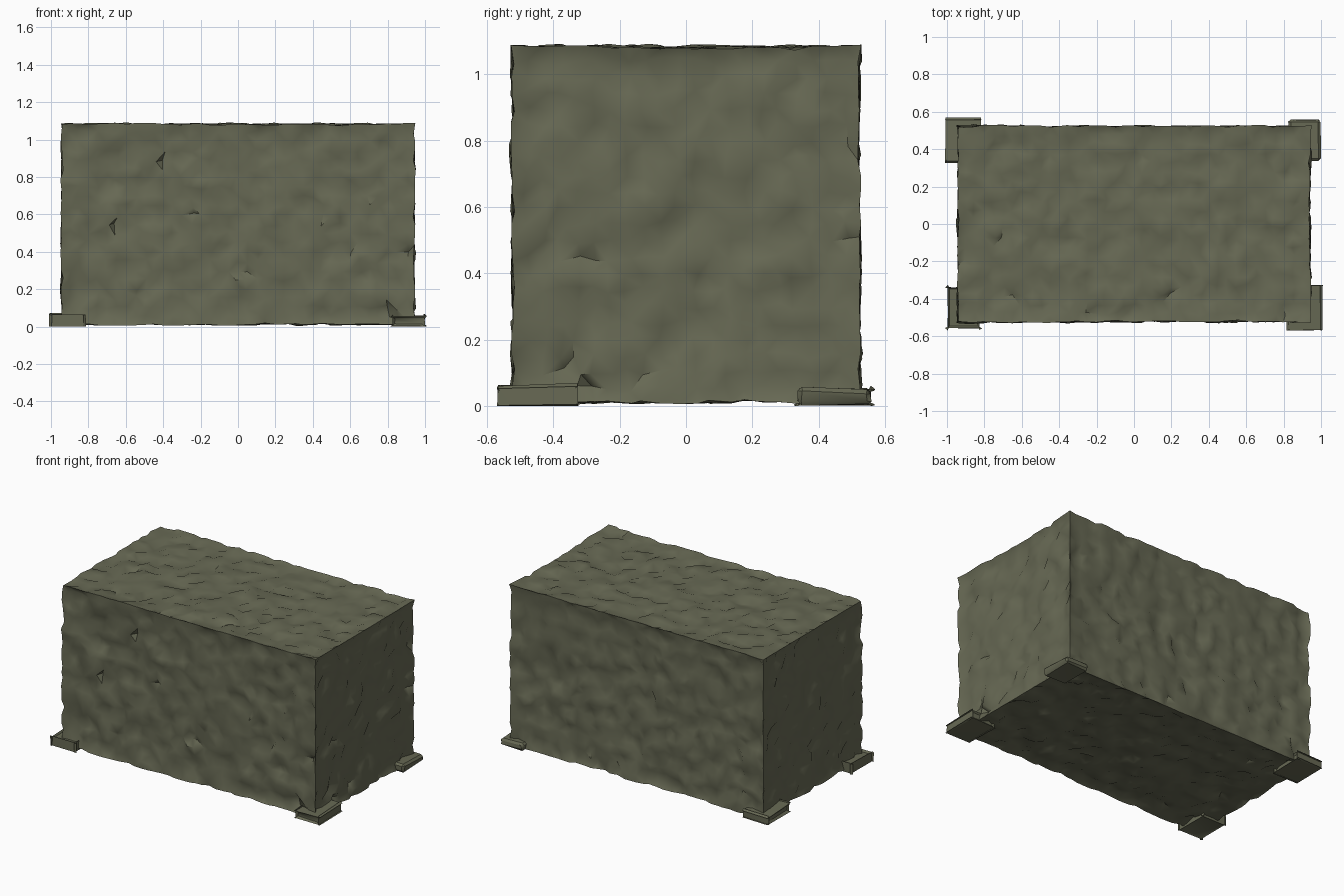
import bpy, bmesh, random
from mathutils import Vector, noise

if "Cube" in bpy.data.objects:
    bpy.data.objects.remove(bpy.data.objects["Cube"])

random.seed(7)

stone = bpy.data.materials.new("mossy grey stone")
stone.diffuse_color = (0.135, 0.14, 0.088, 1)
stone.use_nodes = True
stone.node_tree.nodes["Principled BSDF"].inputs["Base Color"].default_value = stone.diffuse_color


def finish(bm, name, smooth_angle):
    """Turn a bmesh into a named, smoothly shaded stone object."""
    bmesh.ops.triangulate(bm, faces=bm.faces[:])
    bmesh.ops.recalc_face_normals(bm, faces=bm.faces[:])
    me = bpy.data.meshes.new(name)
    bm.to_mesh(me)
    bm.free()
    me.materials.append(stone)
    ob = bpy.data.objects.new(name, me)
    bpy.context.collection.objects.link(ob)
    bpy.ops.object.select_all(action='DESELECT')
    ob.select_set(True)
    bpy.context.view_layer.objects.active = ob
    bpy.ops.object.shade_smooth_by_angle(angle=smooth_angle)
    return ob


def stone_depth(p):
    """Inward depth: tilted rubble stones with sunken joints."""
    q = p * 6.5
    dist, cells = noise.voronoi(q)
    c = cells[0]
    tilt = noise.noise_vector(c * 3.7)
    height = 0.5 + 0.5 * noise.noise(c * 5.1)
    joint = max(0.0, 1 - (dist[1] - dist[0]) / 0.22)
    d = 0.02 * height + 0.028 * tilt.dot(q - c) + 0.022 * joint
    return min(max(d, -0.004), 0.06)


# Rubble block: a box cut into a grid, then carved into rough stones
half = Vector((0.95, 0.53, 0.543))
cuts = (38, 21, 22)
bm = bmesh.new()
bmesh.ops.create_cube(bm, size=2)
for v in bm.verts:
    v.co = Vector(a * b for a, b in zip(v.co, half))
for axis in range(3):
    normal = Vector((0, 0, 0))
    normal[axis] = 1
    for i in range(1, cuts[axis]):
        at = normal * (half[axis] * (2 * i / cuts[axis] - 1))
        bmesh.ops.bisect_plane(bm, geom=bm.verts[:] + bm.edges[:] + bm.faces[:],
                               plane_co=at, plane_no=normal, dist=1e-5)
for v in bm.verts:
    p = v.co.copy()
    on = [abs(abs(p[a]) - half[a]) < 1e-4 for a in range(3)]
    edge = sum(on) > 1
    d = stone_depth(p) * (0.4 if edge else 1)
    for a in range(3):
        if on[a]:
            v.co[a] -= d * (1 if p[a] > 0 else -1)
        else:
            v.co[a] += random.uniform(-0.013, 0.013)
    v.co.z = max(v.co.z + 0.547, 0.004)
finish(bm, "rubble_block", 0.9)

# Corner foot stones: thin slabs with worn, sloping tops
for name, sx, sy in (("front_left", -1, -1), ("front_right", 1, -1),
                     ("back_left", -1, 1), ("back_right", 1, 1)):
    bm = bmesh.new()
    bmesh.ops.create_cube(bm, size=1)
    for v in bm.verts:
        outer = v.co.x > 0
        top = v.co.z > 0
        x = 1.0 if outer else 0.83
        y = 0.56 if v.co.y > 0 else 0.34
        z = (0.05 if v.co.y > 0 else 0.06) if top else 0.004
        v.co = Vector((x * sx, y * sy, z))
    bmesh.ops.bevel(bm, geom=bm.edges[:], offset=0.011, segments=1, affect='EDGES')
    for v in bm.verts:
        v.co.x += random.uniform(-0.006, 0) * sx
        v.co.y += random.uniform(-0.005, 0) * sy
        v.co.z = max(0, v.co.z + random.uniform(-0.004, 0.003))
    finish(bm, name + "_foot_stone", 0.6)
